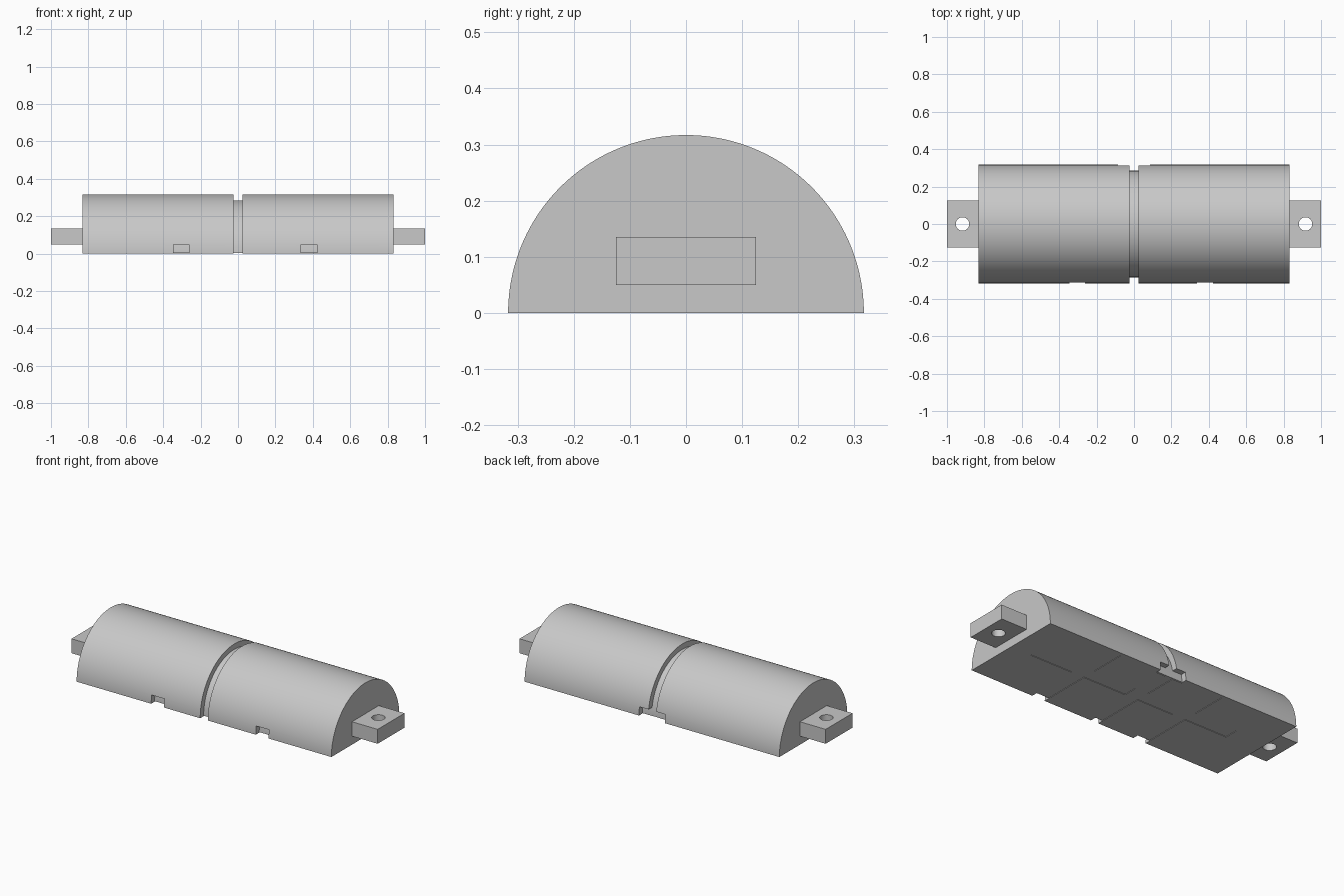
import bpy, bmesh, math

scene_cube = bpy.data.objects.get("Cube")
if scene_cube:
    bpy.data.objects.remove(scene_cube, do_unlink=True)

grey = bpy.data.materials.new("plain_grey")
grey.use_nodes = True
grey.diffuse_color = (0.58, 0.58, 0.58, 1)
grey.node_tree.nodes["Principled BSDF"].inputs["Base Color"].default_value = (0.58, 0.58, 0.58, 1)


def make_object(name, bm):
    bmesh.ops.recalc_face_normals(bm, faces=bm.faces)
    mesh = bpy.data.meshes.new(name)
    bm.to_mesh(mesh)
    bm.free()
    obj = bpy.data.objects.new(name, mesh)
    obj.data.materials.append(grey)
    bpy.context.collection.objects.link(obj)
    return obj


def half_round(name, radius, x0, x1, base=0.0, steps=96):
    """Half cylinder along x with its flat side down."""
    bm = bmesh.new()
    start = math.asin(base / radius)
    sweep = math.pi - 2 * start
    angles = [start + sweep * i / steps for i in range(steps + 1)]
    profile = [bm.verts.new((x0, radius * math.cos(a), radius * math.sin(a))) for a in angles]
    face = bm.faces.new(profile)
    grown = bmesh.ops.extrude_face_region(bm, geom=[face])["geom"]
    moved = [v for v in grown if isinstance(v, bmesh.types.BMVert)]
    bmesh.ops.translate(bm, verts=moved, vec=(x1 - x0, 0, 0))
    return make_object(name, bm)


def box(name, xs, ys, zs):
    bm = bmesh.new()
    bmesh.ops.create_cube(bm, size=1)
    for v in bm.verts:
        v.co = [(lo + hi) / 2 + c * (hi - lo) for c, (lo, hi) in zip(v.co, (xs, ys, zs))]
    return make_object(name, bm)


def peg(name, x, radius):
    bm = bmesh.new()
    bmesh.ops.create_cone(bm, cap_ends=True, segments=48, radius1=radius, radius2=radius, depth=1)
    bmesh.ops.translate(bm, verts=bm.verts, vec=(x, 0, 0))
    return make_object(name, bm)


def cut(obj, cutter):
    """Subtract the cutter, then throw it away."""
    cutter.hide_render = True
    mod = obj.modifiers.new("cut", "BOOLEAN")
    mod.operation = "DIFFERENCE"
    mod.solver = "EXACT"
    mod.object = cutter
    bpy.context.view_layer.objects.active = obj
    bpy.ops.object.modifier_apply(modifier=mod.name)
    bpy.data.objects.remove(cutter, do_unlink=True)


END, GAP, OUTER, INNER = 0.832, 0.025, 0.317, 0.285
NOTCH = (-0.1, 0.05)
RECESS = (-0.1, 0.003)
parts = []

# Inner core, seen in the middle groove and behind the notches
parts.append(half_round("inner_core", INNER, -0.8, 0.8, base=0.003))

for side, x0, x1, cx in (("left", GAP, END, 0.38), ("right", -END, -GAP, -0.303)):
    # Outer shell half
    shell = half_round(side + "_shell", OUTER, x0, x1)
    # Front notch and back centre notch
    cut(shell, box("front_notch", (cx - 0.042, cx + 0.042), (-0.4, -0.28), NOTCH))
    cut(shell, box("back_notch", (-0.085, 0.085), (0.281, 0.4), NOTCH))
    # Shallow cross-shaped recess underneath
    cut(shell, box("long_recess", (cx - 0.32, cx + 0.32), (0, 0.083), RECESS))
    cut(shell, box("cross_recess", (cx - 0.042, cx + 0.042), (-0.4, 0.298), RECESS))
    parts.append(shell)

    # Mounting tab with screw hole
    s = 1 if side == "left" else -1
    tab = box(side + "_mounting_tab", sorted((s * (END - 0.02), s)), (-0.125, 0.125), (0.05, 0.135))
    cut(tab, peg("hole_cutter", s * 0.917, 0.036))
    parts.append(tab)

# Smooth the curved walls, keep the edges sharp
bpy.ops.object.select_all(action="DESELECT")
for obj in parts:
    obj.select_set(True)
bpy.context.view_layer.objects.active = parts[0]
bpy.ops.object.shade_smooth_by_angle(angle=math.radians(30))
